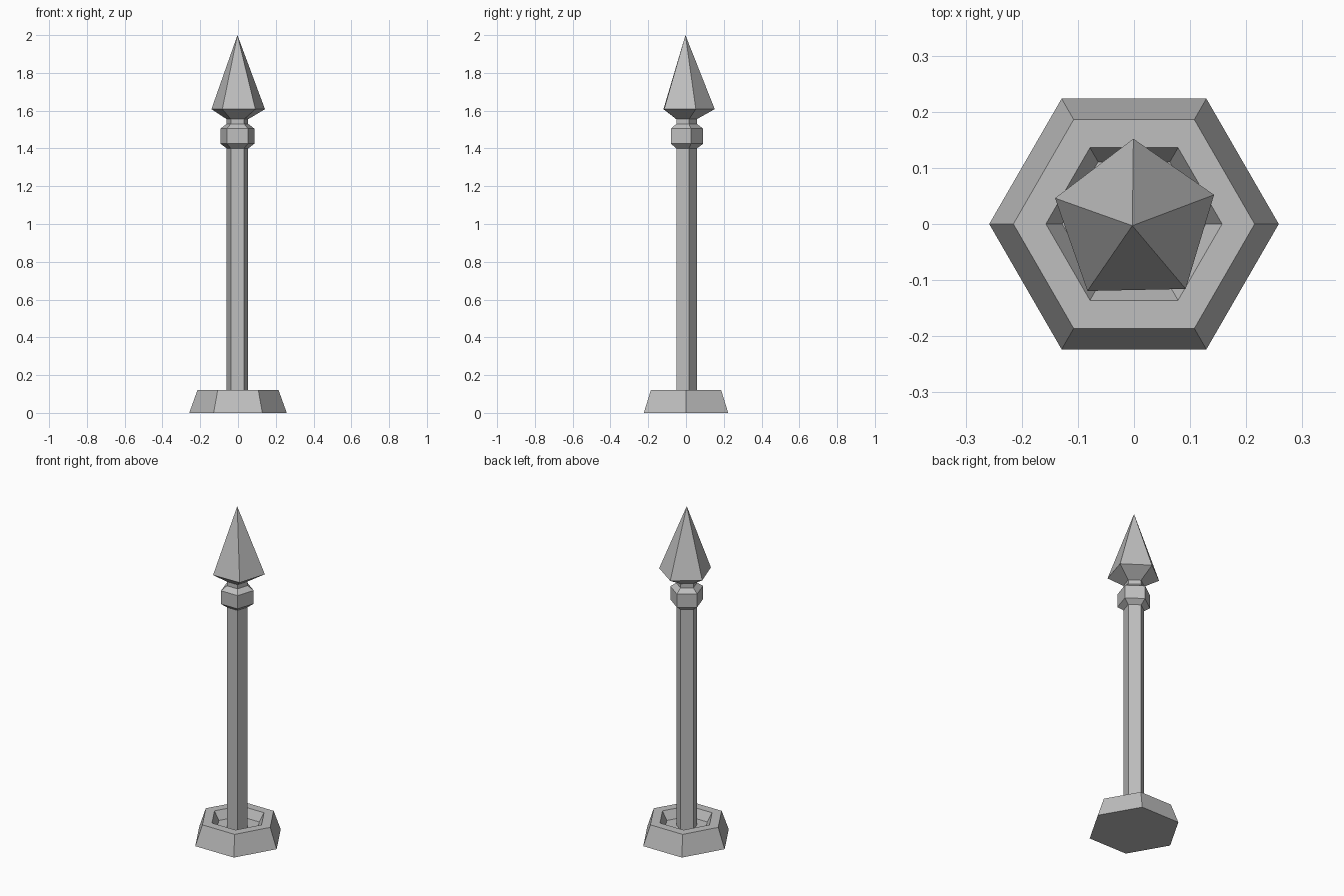
import bpy
import bmesh
from math import cos, sin, radians
from mathutils import Vector

cube = bpy.data.objects.get("Cube")
if cube:
    bpy.data.objects.remove(cube, do_unlink=True)

stone = bpy.data.materials.new("grey stone")
stone.use_nodes = True
grey = (0.52, 0.52, 0.52, 1)
stone.diffuse_color = grey
stone.node_tree.nodes["Principled BSDF"].inputs["Base Color"].default_value = grey


def ring_solid(name, sides, profile, start=0.0, apex=None):
    """Loft regular polygons (radius, z, centre x, centre y, twist); close with a cap or a point."""
    bm = bmesh.new()
    rings = []
    for radius, z, cx, cy, twist in profile:
        ring = []
        for i in range(sides):
            a = radians(start + twist + 360 * i / sides)
            ring.append(bm.verts.new((cx + radius * cos(a), cy + radius * sin(a), z)))
        rings.append(ring)
    for low, high in zip(rings, rings[1:]):
        for i in range(sides):
            j = (i + 1) % sides
            bm.faces.new((low[i], low[j], high[j], high[i]))
    bm.faces.new(rings[0][::-1])
    if apex:
        tip = bm.verts.new(Vector(apex))
        for i in range(sides):
            bm.faces.new((rings[-1][i], rings[-1][(i + 1) % sides], tip))
    else:
        bm.faces.new(rings[-1])
    bmesh.ops.recalc_face_normals(bm, faces=bm.faces)
    mesh = bpy.data.meshes.new(name)
    bm.to_mesh(mesh)
    bm.free()
    mesh.materials.append(stone)
    obj = bpy.data.objects.new(name, mesh)
    bpy.context.collection.objects.link(obj)
    return obj


def centred(points, cx=0.0, cy=0.0):
    return [(r, z, cx, cy, 0) for r, z in points]


# Hexagonal foot with a sunken, sloping recess
ring_solid("base", 6, centred([(0.258, 0), (0.215, 0.12), (0.157, 0.12), (0.128, 0.07)]))

# Five-sided pole
AXIS = (-0.003, -0.003)
ring_solid("shaft", 5, centred([(0.06, 0.06), (0.06, 1.41)], *AXIS), start=90)

# Bevelled collar and the narrow neck above it
ring_solid("collar", 5, centred([(0.06, 1.40), (0.094, 1.425), (0.094, 1.505),
                                 (0.06, 1.53), (0.06, 1.56)], *AXIS), start=90)

# Pointed head, slightly off true
ring_solid("spear_head", 5, [(0.06, 1.555, *AXIS, 0), (0.149, 1.608, 0.002, 0.003, 1.2)],
           start=90, apex=(*AXIS, 2.0))
